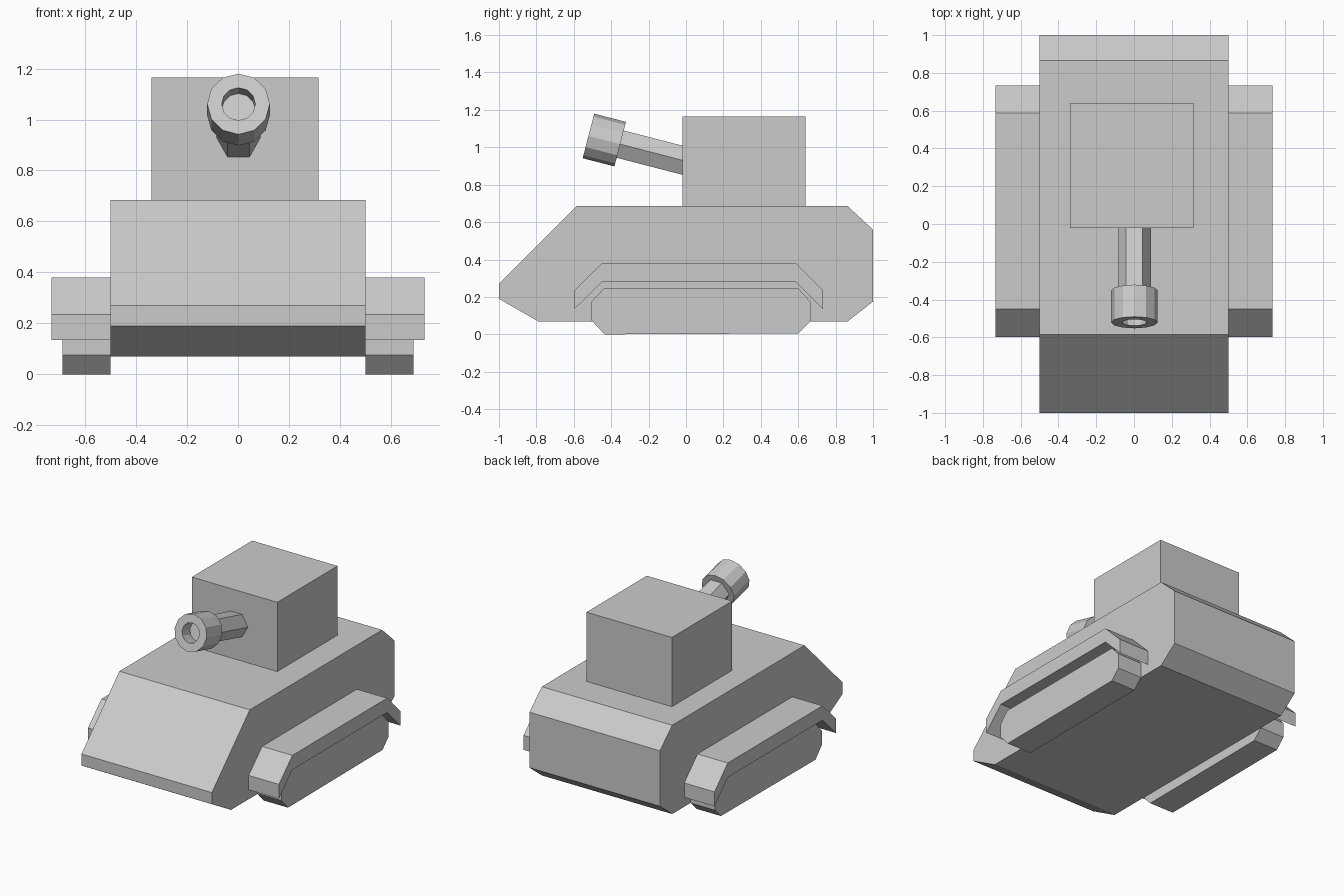
import bpy
import bmesh
from math import sin, cos, pi, radians
from mathutils import Vector

if "Cube" in bpy.data.objects:
    bpy.data.objects.remove(bpy.data.objects["Cube"])


def finish(name, verts, faces):
    bm = bmesh.new()
    vs = [bm.verts.new(v) for v in verts]
    for f in faces:
        bm.faces.new([vs[i] for i in f])
    bmesh.ops.recalc_face_normals(bm, faces=bm.faces)
    mesh = bpy.data.meshes.new(name)
    bm.to_mesh(mesh)
    bm.free()
    obj = bpy.data.objects.new(name, mesh)
    bpy.context.collection.objects.link(obj)
    return obj


def side_bands(rings, n):
    return [(k * n + i, k * n + (i + 1) % n, (k + 1) * n + (i + 1) % n, (k + 1) * n + i)
            for k in range(rings - 1) for i in range(n)]


def slab(name, profile, x0, x1):
    """Extrude a (y, z) profile along x."""
    n = len(profile)
    verts = [(x, y, z) for x in (x0, x1) for y, z in profile]
    return finish(name, verts, side_bands(2, n) + [range(n), range(n, 2 * n)])


def turned(name, origin, pitch, sides, rings):
    """Rings of (distance, radius) along an axis tilted up towards the front."""
    axis = Vector((0, -cos(pitch), sin(pitch)))
    up = Vector((0, sin(pitch), cos(pitch)))
    verts = []
    for d, r in rings:
        for i in range(sides):
            a = 2 * pi * i / sides
            verts.append(Vector(origin) + axis * d + Vector((r * cos(a), 0, 0)) + up * r * sin(a))
    last = (len(rings) - 1) * sides
    caps = [range(sides), range(last, last + sides)]
    return finish(name, verts, side_bands(len(rings), sides) + caps)


# Hull
slab("hull", [(-1, 0.27), (-0.585, 0.685), (0.865, 0.685), (1, 0.56),
              (1, 0.175), (0.865, 0.07), (-0.79, 0.07), (-1, 0.19)], -0.5, 0.5)

# Turret box, slightly off centre
slab("turret", [(-0.02, 0.685), (-0.02, 1.165), (0.64, 1.165), (0.64, 0.685)], -0.34, 0.315)

# Tracks and bent-plate fenders on both sides
track = [(-0.505, 0.175), (-0.44, 0.245), (0.6, 0.245), (0.665, 0.175),
         (0.665, 0.07), (0.6, 0.005), (-0.435, 0), (-0.505, 0.075)]
top = [(-0.597, 0.235), (-0.45, 0.38), (0.588, 0.38), (0.733, 0.235)]
fender = top + [(y, z - 0.1) for y, z in reversed(top)]
for side, s in (("left", -1), ("right", 1)):
    slab(side + "_track", track, s * 0.5, s * 0.688)
    slab(side + "_fender", fender, s * 0.5, s * 0.732)

# Hexagonal barrel and hollow muzzle
pitch = radians(14.5)
muzzle_back = (0.002, -0.352, 1.017)
turned("barrel", muzzle_back, pitch, 6, [(-0.40, 0.087), (0.02, 0.087)])
turned("muzzle", muzzle_back, pitch, 12,
       [(0, 0.123), (0.175, 0.123), (0.175, 0.066), (0.085, 0.066)])
